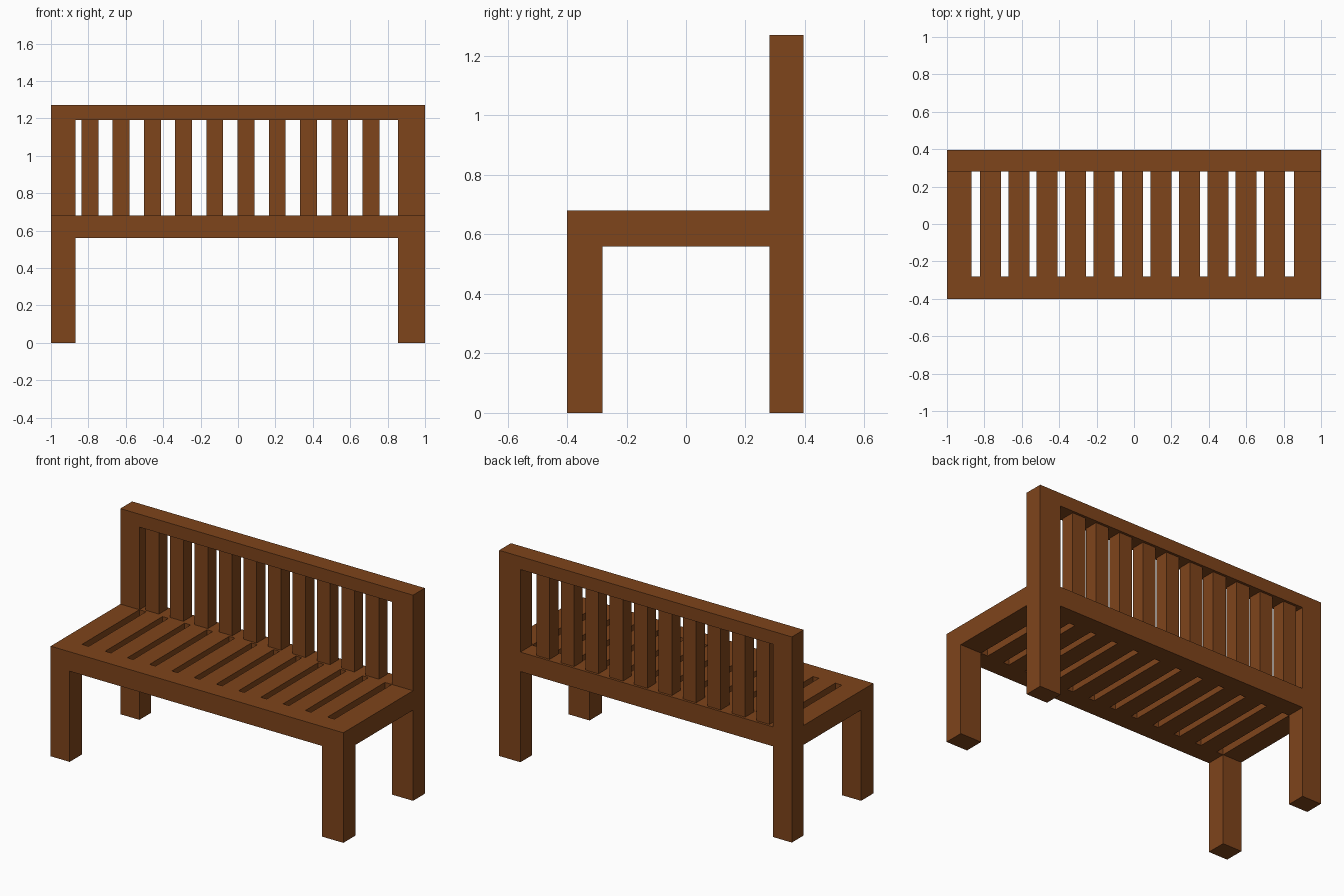
import bpy

if "Cube" in bpy.data.objects:
    bpy.data.objects.remove(bpy.data.objects["Cube"])

wood = bpy.data.materials.new("brown_wood")
wood.diffuse_color = (0.21, 0.058, 0.011, 1)
wood.use_nodes = True
wood.node_tree.nodes["Principled BSDF"].inputs["Base Color"].default_value = wood.diffuse_color


def box(name, x, y, z):
    """Axis-aligned beam given its (min, max) on each axis."""
    bpy.ops.mesh.primitive_cube_add(size=1)
    ob = bpy.context.object
    ob.name = name
    for v in ob.data.vertices:
        v.co = [lo if c < 0 else hi for c, (lo, hi) in zip(v.co, (x, y, z))]
    ob.data.materials.append(wood)
    return ob


LEFT, RIGHT = (-1.0, -0.87), (0.855, 1.0)
FRONT, BACK = (-0.4, -0.28), (0.28, 0.395)
SEAT, TOP = (0.56, 0.68), (1.19, 1.27)
INNER_X, INNER_Y = (LEFT[1], RIGHT[0]), (FRONT[1], BACK[0])

# Legs, back posts and seat side rails
for side, x in (("left", LEFT), ("right", RIGHT)):
    box(f"front_leg_{side}", x, FRONT, (0, SEAT[1]))
    box(f"back_post_{side}", x, BACK, (0, TOP[1]))
    box(f"seat_side_rail_{side}", x, INNER_Y, SEAT)

# Long rails of the seat and backrest
box("seat_front_rail", INNER_X, FRONT, SEAT)
box("seat_back_rail", INNER_X, BACK, SEAT)
box("backrest_top_rail", INNER_X, BACK, TOP)

# Seat slats running front to back
for i in range(11):
    x = -0.824 + i * 0.152
    box(f"seat_slat_{i + 1}", (x, x + 0.112), INNER_Y, SEAT)

# Upright backrest slats, slightly recessed in the frame
for i in range(10):
    x = -0.837 + i * 0.167
    box(f"backrest_slat_{i + 1}", (x, x + 0.09), (0.295, 0.38), (SEAT[1], TOP[0]))
